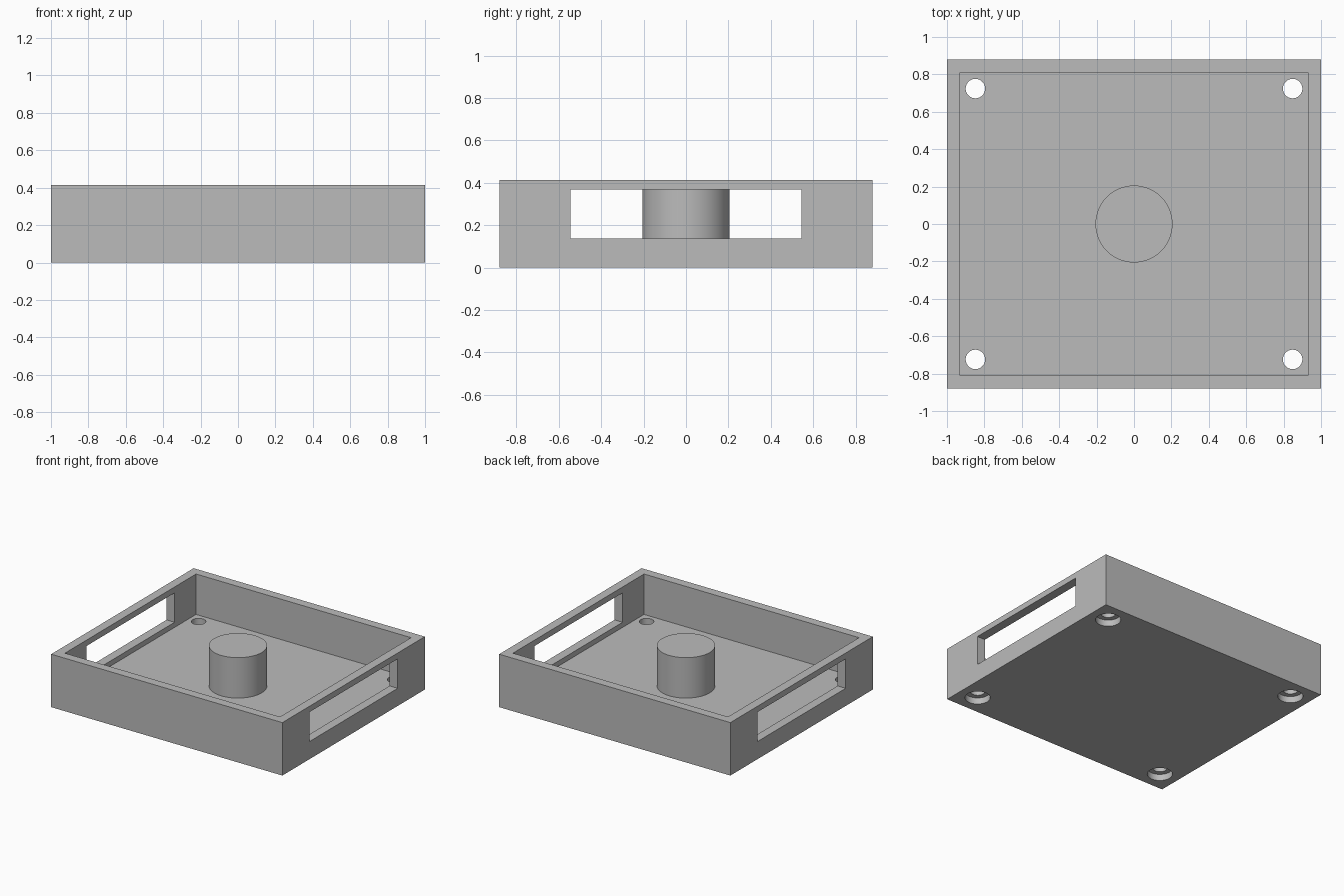
import bpy
import math

cube = bpy.data.objects.get("Cube")
if cube:
    bpy.data.objects.remove(cube, do_unlink=True)

# Main dimensions
WIDTH, DEPTH, HEIGHT = 2.0, 1.76, 0.414
WALL, FLOOR = 0.07, 0.098
HOLE_X, HOLE_Y = 0.848, 0.724

grey = bpy.data.materials.new("plain grey")
grey.use_nodes = True
colour = (0.5, 0.5, 0.5, 1)
grey.diffuse_color = colour
grey.node_tree.nodes["Principled BSDF"].inputs["Base Color"].default_value = colour


def box(name, width, depth, bottom, top):
    bpy.ops.mesh.primitive_cube_add(size=1, location=(0, 0, (bottom + top) / 2))
    obj = bpy.context.object
    obj.name = name
    obj.scale = (width, depth, top - bottom)
    bpy.ops.object.transform_apply(location=False, rotation=False, scale=True)
    obj.data.materials.append(grey)
    return obj


def cylinder(name, x, y, radius, bottom, top, sides=64):
    bpy.ops.mesh.primitive_cylinder_add(
        vertices=sides, radius=radius, depth=top - bottom,
        location=(x, y, (bottom + top) / 2))
    obj = bpy.context.object
    obj.name = name
    obj.data.materials.append(grey)
    return obj


def cut(target, cutter):
    cutter.hide_render = True
    mod = target.modifiers.new("cut", "BOOLEAN")
    mod.operation = "DIFFERENCE"
    mod.solver = "EXACT"
    mod.object = cutter
    bpy.context.view_layer.objects.active = target
    bpy.ops.object.modifier_apply(modifier=mod.name)
    bpy.data.objects.remove(cutter, do_unlink=True)


def smooth(obj):
    bpy.ops.object.select_all(action="DESELECT")
    obj.select_set(True)
    bpy.context.view_layer.objects.active = obj
    bpy.ops.object.shade_smooth_by_angle(angle=math.radians(30))


# Open tray with a window through both side walls
tray = box("tray", WIDTH, DEPTH, 0, HEIGHT)
cut(tray, box("cavity", WIDTH - 2 * WALL, DEPTH - 2 * WALL, FLOOR, HEIGHT + 0.2))
cut(tray, box("side_windows", WIDTH + 0.4, 1.09, 0.138, 0.368))

# Corner screw holes, counterbored from below
for x in (-HOLE_X, HOLE_X):
    for y in (-HOLE_Y, HOLE_Y):
        cut(tray, cylinder("counterbore", x, y, 0.09, -0.1, 0.05, 48))
        cut(tray, cylinder("screw_hole", x, y, 0.052, -0.1, 0.2, 48))
smooth(tray)

# Central post, level with the rim
post = cylinder("center_post", 0, 0, 0.206, FLOOR, HEIGHT)
smooth(post)
